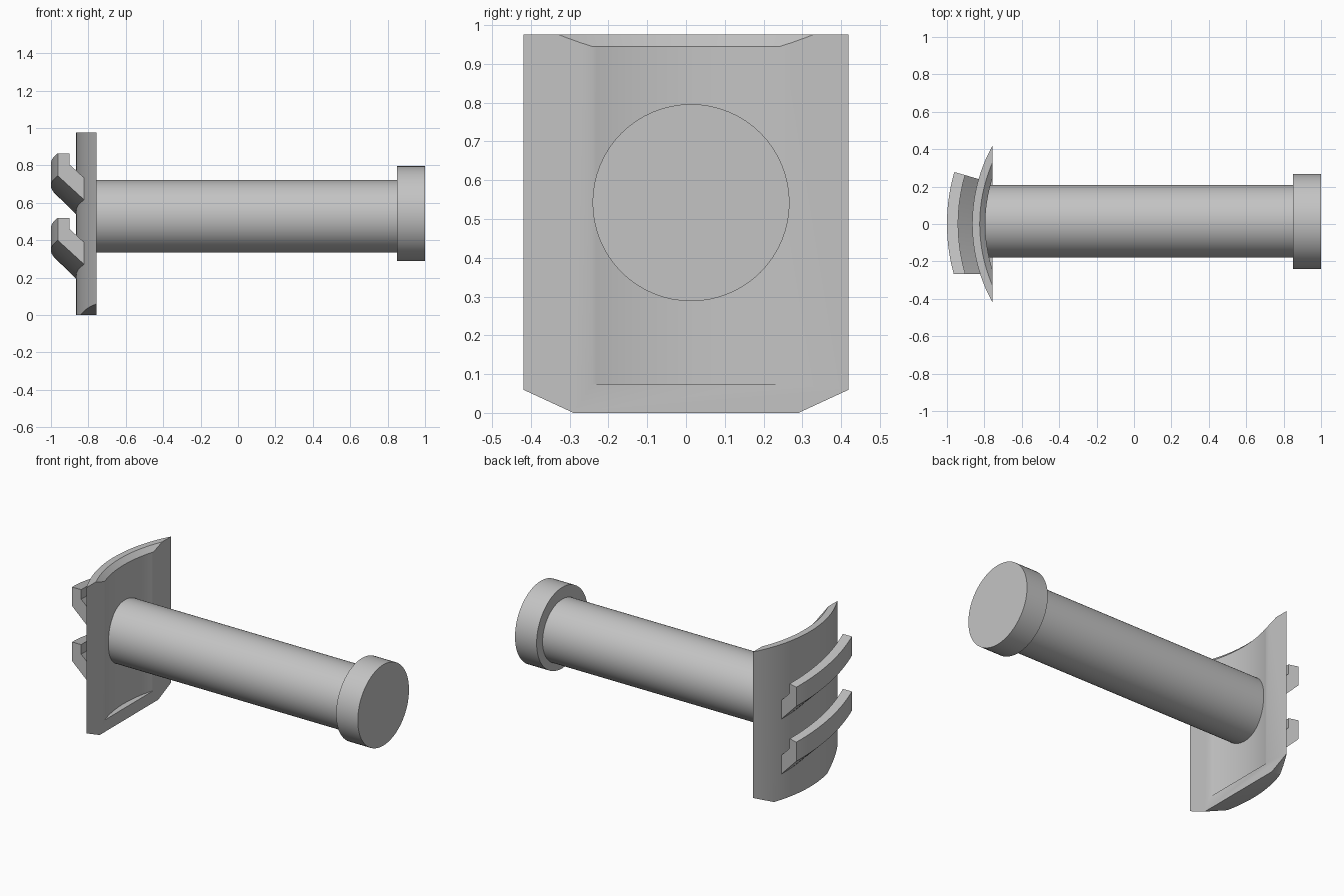
import bpy, bmesh, math
from mathutils import Vector

if "Cube" in bpy.data.objects:
    bpy.data.objects.remove(bpy.data.objects["Cube"])

grey = bpy.data.materials.new("light_grey")
grey.use_nodes = True
grey.diffuse_color = (0.55, 0.55, 0.55, 1)
grey.node_tree.nodes["Principled BSDF"].inputs["Base Color"].default_value = grey.diffuse_color


def finish(bm, name):
    """Turn a bmesh into a named, coloured object."""
    bmesh.ops.recalc_face_normals(bm, faces=bm.faces)
    mesh = bpy.data.meshes.new(name)
    bm.to_mesh(mesh)
    bm.free()
    mesh.materials.append(grey)
    obj = bpy.data.objects.new(name, mesh)
    bpy.context.collection.objects.link(obj)
    return obj


def smooth(obj):
    bpy.ops.object.select_all(action='DESELECT')
    obj.select_set(True)
    bpy.context.view_layer.objects.active = obj
    bpy.ops.object.shade_smooth_by_angle(angle=math.radians(25))


def loft(bm, rings):
    """Skin a list of closed rings and cap both ends."""
    rings = [[bm.verts.new(p) for p in ring] for ring in rings]
    n = len(rings[0])
    for a, b in zip(rings, rings[1:]):
        for i in range(n):
            j = (i + 1) % n
            bm.faces.new((a[i], a[j], b[j], b[i]))
    bm.faces.new(rings[0])
    bm.faces.new(rings[-1])


def lathe_rod(name, x0, x1, y, z, r, n=64):
    bm = bmesh.new()
    ang = [2 * math.pi * i / n for i in range(n)]
    loft(bm, [[(x, y + r * math.cos(a), z + r * math.sin(a)) for a in ang] for x in (x0, x1)])
    smooth(finish(bm, name))


# Shaft and end cap
lathe_rod("shaft", -0.82, 0.86, 0.014, 0.528, 0.194)
lathe_rod("end_cap", 0.85, 1.0, 0.013, 0.542, 0.254)

# Curved plate: a circular segment with a flat inner side
FLAT, OUTER, HEIGHT = -0.757, 0.865, 0.975
half = math.acos(-FLAT / OUTER)
angles = [half * (i / 16 - 1) for i in range(33)]
bm = bmesh.new()
loft(bm, [[(-OUTER * math.cos(a), OUTER * math.sin(a), z) for a in angles] for z in (0, HEIGHT)])

# Cut off the two lower corners
for side, lean in ((1, 0.0), (-1, 0.09)):
    low = Vector((FLAT, side * 0.29, 0))
    high = Vector((FLAT, side * 0.42, 0.06))
    deep = Vector((-0.84, side * (0.29 - lean), 0))
    normal = (high - low).cross(deep - low)
    if normal.z > 0:
        normal.negate()
    cut = bmesh.ops.bisect_plane(bm, geom=bm.verts[:] + bm.edges[:] + bm.faces[:],
                                 plane_co=low, plane_no=normal, clear_outer=True)
    edges = [e for e in cut["geom_cut"] if isinstance(e, bmesh.types.BMEdge)]
    bmesh.ops.holes_fill(bm, edges=edges)
plate = finish(bm, "curved_plate")

# Hollow the inner side, flaring at the top
bm = bmesh.new()
ring = [2 * math.pi * i / 128 for i in range(128)]
loft(bm, [[(r * math.cos(a), r * math.sin(a), z) for a in ring]
          for r, z in ((0.795, 0.075), (0.795, 0.945), (0.855, 1.005))])
cutter = finish(bm, "hollow_cutter")
cutter.hide_render = True
mod = plate.modifiers.new("hollow", 'BOOLEAN')
mod.operation = 'DIFFERENCE'
mod.solver = 'EXACT'
mod.object = cutter
bpy.context.view_layer.objects.active = plate
bpy.ops.object.modifier_apply(modifier=mod.name)
bpy.data.objects.remove(cutter)
smooth(plate)

# Two slanted hooked ribs on the outer side: (radius, height) profile
profile = [(1.0, 0.40), (1.0, 0.52), (0.94, 0.52), (0.94, 0.46), (0.84, 0.365), (0.84, 0.247)]
END, DROP, STEPS = 0.268, 0.11, 20
for name, lift in (("lower_rib", 0), ("upper_rib", 0.345)):
    bm = bmesh.new()
    rings = []
    for i in range(STEPS + 1):
        t = i / STEPS
        section = []
        for r, z in profile:
            start, stop = -math.asin(END / r), math.asin(0.278)
            a = start + (stop - start) * t
            section.append((-r * math.cos(a), r * math.sin(a), z + lift - DROP * t))
        rings.append(section)
    loft(bm, rings)
    smooth(finish(bm, name))
